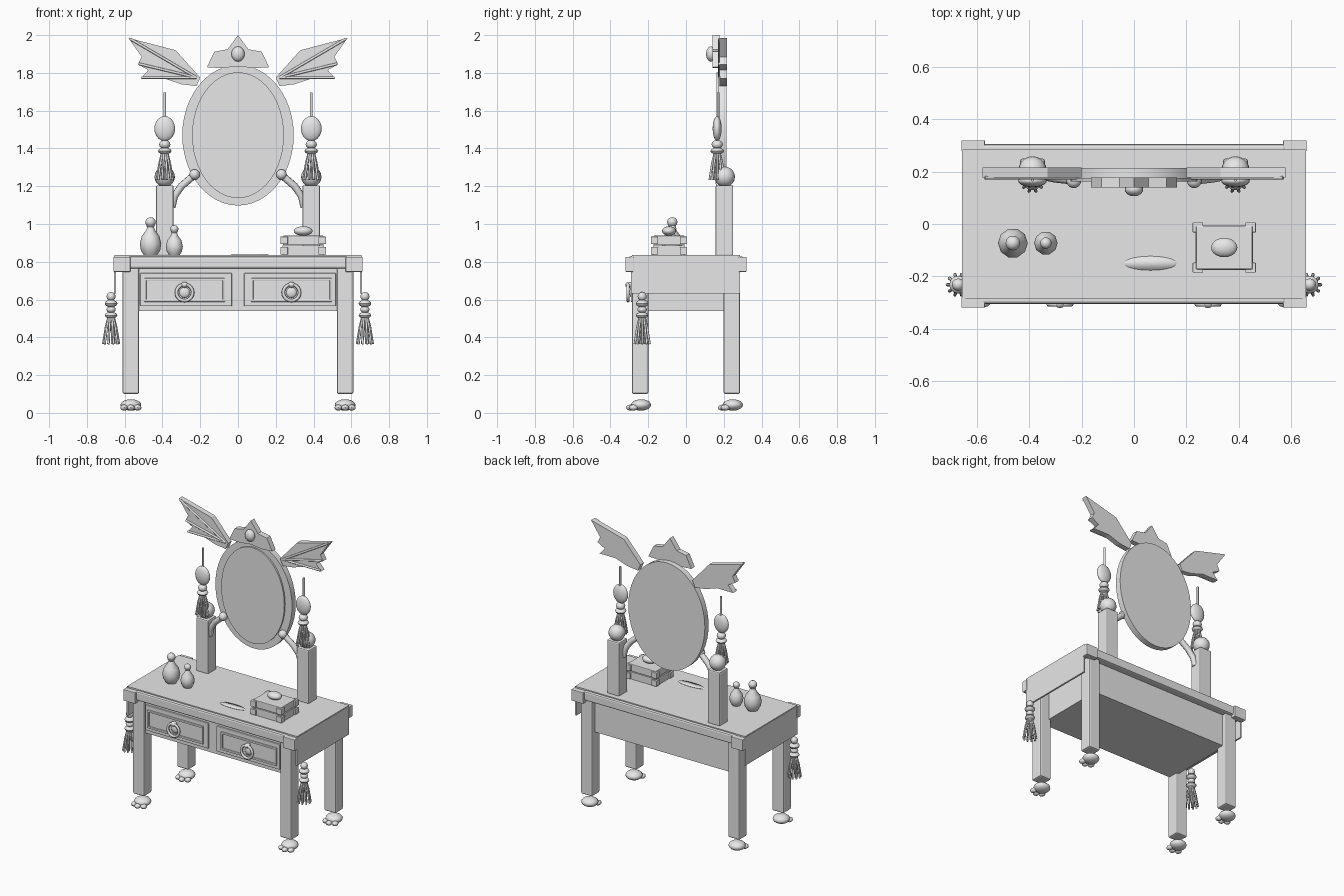
import bpy, bmesh, math
from mathutils import Vector

cube = bpy.data.objects.get("Cube")
if cube:
    bpy.data.objects.remove(cube, do_unlink=True)

grey = bpy.data.materials.new("plain_grey")
grey.use_nodes = True
grey.diffuse_color = (0.8, 0.8, 0.8, 1)
grey.node_tree.nodes["Principled BSDF"].inputs["Base Color"].default_value = (0.8, 0.8, 0.8, 1)


def finish(name, bm, smooth=False, bevel=0):
    """Turn a bmesh into a named object with material, bevel and shading."""
    bmesh.ops.recalc_face_normals(bm, faces=bm.faces)
    mesh = bpy.data.meshes.new(name)
    bm.to_mesh(mesh)
    bm.free()
    mesh.materials.append(grey)
    ob = bpy.data.objects.new(name, mesh)
    bpy.context.collection.objects.link(ob)
    if bevel:
        mod = ob.modifiers.new("bevel", 'BEVEL')
        mod.width = bevel
        mod.segments = 2
    if smooth:
        bpy.ops.object.select_all(action='DESELECT')
        ob.select_set(True)
        bpy.context.view_layer.objects.active = ob
        bpy.ops.object.shade_smooth_by_angle(angle=math.radians(40))
    return ob


def box(name, lo, hi, bevel=0):
    bm = bmesh.new()
    bmesh.ops.create_cube(bm, size=1)
    lo, hi = Vector(lo), Vector(hi)
    for v in bm.verts:
        v.co = (lo + hi) / 2 + v.co * (hi - lo)
    return finish(name, bm, bevel=bevel)


def ball(name, centre, radii, segs=20):
    bm = bmesh.new()
    bmesh.ops.create_uvsphere(bm, u_segments=segs, v_segments=segs // 2, radius=1)
    for v in bm.verts:
        v.co = Vector(centre) + v.co * Vector(radii)
    return finish(name, bm, smooth=True)


def lathe(name, profile, centre, sides=10):
    """Spin (radius, height) points about a vertical axis."""
    bm = bmesh.new()
    rings = [[bm.verts.new((centre[0] + r * math.cos(math.tau * i / sides),
                            centre[1] + r * math.sin(math.tau * i / sides),
                            centre[2] + h)) for i in range(sides)] for r, h in profile]
    for a, b in zip(rings, rings[1:]):
        for i in range(sides):
            bm.faces.new((a[i - 1], a[i], b[i], b[i - 1]))
    bm.faces.new(rings[0])
    bm.faces.new(rings[-1])
    return finish(name, bm, smooth=True)


def slab(name, outline, front, back):
    """Extrude an x-z outline through the depth."""
    bm = bmesh.new()
    face = bm.faces.new([bm.verts.new((x, front, z)) for x, z in outline])
    new = bmesh.ops.extrude_face_region(bm, geom=[face])["geom"]
    bmesh.ops.translate(bm, vec=(0, back - front, 0),
                        verts=[g for g in new if isinstance(g, bmesh.types.BMVert)])
    return finish(name, bm, smooth=len(outline) > 20)


def ellipse(rx, rz, z):
    return [(rx * math.cos(math.tau * i / 48), z + rz * math.sin(math.tau * i / 48))
            for i in range(48)]


def tube(name, points, radius, cyclic=False):
    curve = bpy.data.curves.new(name, 'CURVE')
    curve.dimensions = '3D'
    curve.bevel_depth = radius
    curve.bevel_resolution = 2
    curve.use_fill_caps = True
    spline = curve.splines.new('POLY')
    spline.points.add(len(points) - 1)
    for p, co in zip(spline.points, points):
        p.co = (*co, 1)
    spline.use_cyclic_u = cyclic
    curve.materials.append(grey)
    ob = bpy.data.objects.new(name, curve)
    bpy.context.collection.objects.link(ob)
    return ob


def tassel(name, x, y, top, beads):
    """Stacked beads above a skirt of flaring strands."""
    z = top
    for r, h in beads:
        ball(name + "_bead", (x, y, z - h), (r, r, h), 12)
        z -= 1.7 * h
    for ring, count in ((0.042, 10), (0.018, 5)):
        for i in range(count):
            a = math.tau * i / count
            path = [(x + r * math.cos(a), y + r * math.sin(a), z + 0.01 - d)
                    for r, d in ((0.012, 0), (ring * 0.65, 0.06), (ring, 0.15))]
            tube(name + "_strand", path, 0.006)


# Table top with front and back rails
box("table_top", (-0.655, -0.285, 0.765), (0.655, 0.285, 0.835))
for s in (-1, 1):
    y0, y1 = sorted((s * 0.275, s * 0.305))
    box("top_rail", (-0.58, y0, 0.765), (0.58, y1, 0.828), 0.01)

# Drawer body
box("drawer_body", (-0.54, -0.272, 0.54), (0.54, 0.255, 0.77))

for s in (-1, 1):
    # Side panels
    x0, x1 = sorted((s * 0.645, s * 0.657))
    box("side_panel", (x0, -0.29, 0.633), (x1, 0.285, 0.83))

    for t in (-1, 1):
        # Corner caps, legs and paw feet
        x0, x1 = sorted((s * 0.57, s * 0.66))
        y0, y1 = sorted((t * 0.278, t * 0.32))
        box("corner_cap", (x0, y0, 0.747), (x1, y1, 0.825), 0.003)
        x, y = s * 0.567, t * 0.243
        box("leg", (x - 0.044, y - 0.044, 0.1), (x + 0.044, y + 0.044, 0.77), 0.01)
        ball("paw", (x, y + 0.005, 0.042), (0.055, 0.053, 0.03))
        for dx, dy in ((-0.036, -0.035), (0, -0.05), (0.036, -0.035)):
            ball("toe", (x + dx, y + dy, 0.028), (0.02, 0.024, 0.016), 12)

    # Drawers with stepped panels and ring pulls
    cx = s * 0.275
    box("drawer_front", (cx - 0.243, -0.283, 0.565), (cx + 0.243, -0.26, 0.74), 0.004)
    cx = s * 0.283
    for x0, x1, z0, z1 in ((-1, 1, 0.7, 0.713), (-1, 1, 0.588, 0.601),
                           (-1, -0.94, 0.588, 0.713), (0.94, 1, 0.588, 0.713)):
        box("drawer_moulding", (cx + x0 * 0.215, -0.292, z0), (cx + x1 * 0.215, -0.28, z1), 0.003)
    ring = [(cx + 0.043 * math.sin(math.tau * i / 24), -0.307,
             0.637 + 0.043 * math.cos(math.tau * i / 24)) for i in range(24)]
    tube("ring_pull", ring, 0.009, True)
    ball("pull_knob", (cx, -0.3, 0.678), (0.02, 0.022, 0.016), 12)
    ball("pull_boss", (cx, -0.287, 0.637), (0.028, 0.012, 0.028), 16)

    # Tassels on the table sides
    tassel("side_tassel", s * 0.672, -0.232, 0.64,
           ((0.024, 0.024), (0.034, 0.02), (0.025, 0.018), (0.033, 0.018)))

    # Mirror posts, finials and arms
    x = s * 0.388
    box("mirror_post", (x - 0.047, 0.157, 0.83), (x + 0.047, 0.25, 1.205), 0.008)
    ball("post_finial", (x, 0.205, 1.25), (0.054, 0.054, 0.054))
    arm = [(s * 0.35, 0.19, 1.09), (s * 0.335, 0.185, 1.15), (s * 0.3, 0.178, 1.2),
           (s * 0.23, 0.17, 1.26)]
    tube("mirror_arm", arm, 0.02)
    ball("arm_ball", (s * 0.23, 0.165, 1.262), (0.028, 0.028, 0.028))

    # Hanging ornaments above the posts
    tube("ornament_pin", [(x, 0.17, 1.55), (x, 0.17, 1.695)], 0.007)
    ball("ornament_disc", (x, 0.165, 1.505), (0.055, 0.024, 0.066))
    tassel("ornament_tassel", x, 0.165, 1.445, ((0.03, 0.024), (0.036, 0.018)))

    # Wings with feather ribs
    wing = ((-0.58, 1.985), (-0.33, 1.92), (-0.2, 1.775), (-0.22, 1.73), (-0.3, 1.74),
            (-0.39, 1.77), (-0.515, 1.77), (-0.475, 1.815), (-0.53, 1.845), (-0.51, 1.885))
    slab("wing", [(-s * px, pz) for px, pz in wing], 0.178, 0.216)
    for tip in ((0.57, 1.98), (0.525, 1.848), (0.51, 1.775)):
        tube("wing_rib", [(s * 0.22, 0.177, 1.775), (s * tip[0], 0.177, tip[1])], 0.007)

# Oval mirror
slab("mirror_frame", ellipse(0.295, 0.372, 1.47), 0.173, 0.214)
slab("mirror_glass", ellipse(0.243, 0.333, 1.47), 0.162, 0.18)

# Crest with gem
half = [(0.165, 1.83), (0.125, 1.912), (0.055, 1.925), (0, 2.0)]
crest = half + [(-x, z) for x, z in reversed(half[:-1])]
slab("crest", crest + [(-0.09, 1.825), (0, 1.835), (0.09, 1.825)], 0.14, 0.178)
ball("crest_gem", (0, 0.132, 1.9), (0.035, 0.026, 0.04))

# Perfume bottles
bottle = ((0.035, 0), (0.051, 0.025), (0.057, 0.06), (0.047, 0.1), (0.022, 0.135),
          (0.018, 0.15), (0.024, 0.158))
for x, k in ((-0.463, 1), (-0.337, 0.79)):
    lathe("bottle", [(r * k, h * k) for r, h in bottle], (x, -0.073, 0.835))
    ball("bottle_stopper", (x, -0.073, 0.835 + 0.175 * k), (0.028 * k, 0.028 * k, 0.026 * k), 12)

# Jewellery box with corner blocks and gem
bx, by = 0.345, -0.09
box("box_base", (bx - 0.11, by - 0.085, 0.835), (bx + 0.11, by + 0.085, 0.885))
box("box_lid", (bx - 0.108, by - 0.083, 0.888), (bx + 0.108, by + 0.083, 0.938), 0.004)
for s in (-1, 1):
    for t in (-1, 1):
        x, y = bx + s * 0.101, by + t * 0.077
        for z in (0.838, 0.893):
            box("box_corner", (x - 0.02, y - 0.019, z), (x + 0.02, y + 0.019, z + 0.04), 0.003)
ball("box_gem", (bx, by, 0.963), (0.05, 0.037, 0.025))

# Small oval tray on the table
tray = lathe("oval_tray", ((0.094, 0), (0.1, 0.003), (0.094, 0.006)), (0, 0, 0), 28)
tray.scale = (1, 0.27, 1)
tray.location = (0.063, -0.15, 0.834)
